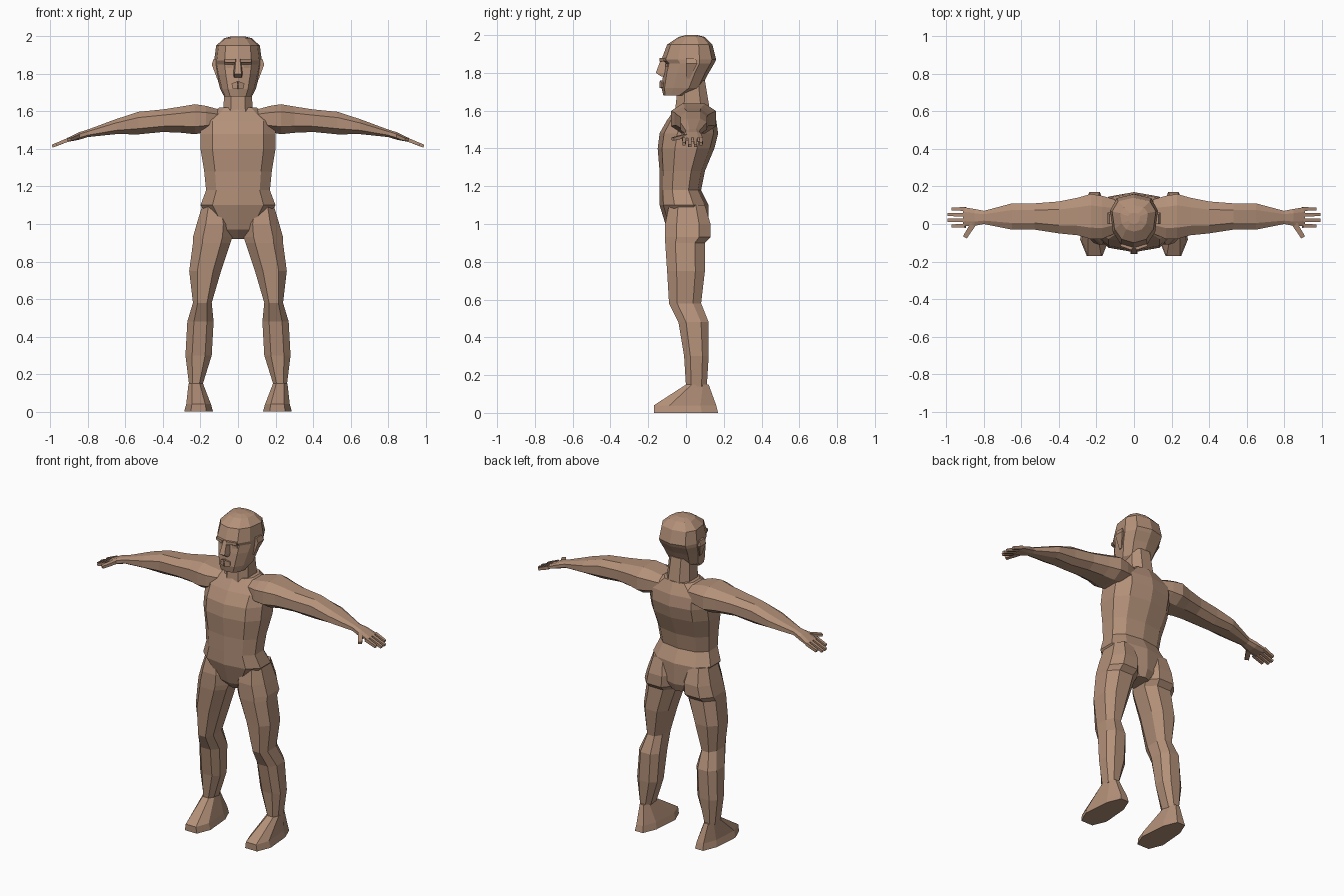
import bpy
import bmesh
from math import cos, sin, tau, copysign
from mathutils import Vector

cube = bpy.data.objects.get("Cube")
if cube:
    bpy.data.objects.remove(cube, do_unlink=True)

SKIN = (.45, .28, .19, 1)
skin = bpy.data.materials.new("skin")
skin.use_nodes = True
skin.diffuse_color = SKIN
skin.node_tree.nodes["Principled BSDF"].inputs["Base Color"].default_value = SKIN


def outline(sides, taper=0):
    """Boxy polygon filling a unit square; taper narrows its front."""
    corners = [(cos(tau * (i + .5) / sides), sin(tau * (i + .5) / sides)) for i in range(sides)]
    reach_u = max(u for u, v in corners)
    reach_v = max(v for u, v in corners)
    points = []
    for u, v in corners:
        u = copysign(abs(u / reach_u) ** .8, u)
        v = copysign(abs(v / reach_v) ** .8, v)
        points.append((u * (1 + taper * v), v))
    return points


def loft(name, rings, mirror=False):
    """Skin a series of equal rings, cap both ends and mirror across x if asked."""
    bm = bmesh.new()
    loops = [[bm.verts.new(point) for point in ring] for ring in rings]
    for lower, upper in zip(loops, loops[1:]):
        for i in range(len(lower)):
            bm.faces.new((lower[i - 1], lower[i], upper[i], upper[i - 1]))
    bm.faces.new(loops[0])
    bm.faces.new(loops[-1])
    bmesh.ops.recalc_face_normals(bm, faces=bm.faces)
    mesh = bpy.data.meshes.new(name)
    bm.to_mesh(mesh)
    bm.free()
    mesh.materials.append(skin)
    part = bpy.data.objects.new(name, mesh)
    bpy.context.collection.objects.link(part)
    if mirror:
        part.modifiers.new("Mirror", "MIRROR").use_mirror_merge = False


def level(shape, z, inner, outer, front, back):
    """Horizontal ring between the given sides, front and back."""
    centre = Vector((inner + outer, back - front, z * 2)) / 2
    return [centre + Vector((u * (outer - inner), v * (front + back), 0)) / 2
            for u, v in shape]


def column(name, shape, rows):
    """Central part from rows of height, half width, front and back."""
    loft(name, [level(shape, z, -w, w, front, back) for z, w, front, back in rows])


def pair(name, shape, rows):
    """Left and right parts from rows of height, inner, outer, front and back."""
    loft(name, [level(shape, *row) for row in rows], mirror=True)


def bar(name, start, end, wide, high, tip=.8):
    """Mirrored four-sided bar that narrows toward its end."""
    start, end = Vector(start), Vector(end)
    side = (end - start).cross(Vector((0, 0, 1))).normalized()
    up = side.cross(end - start).normalized()
    loft(name, [[point + (side * wide * u + up * high * v) * scale for u, v in outline(4)]
                for point, scale in ((start, 1), (end, tip))], mirror=True)


def arm_height(x):
    """Centre line of the outstretched arm, drooping toward the fingers."""
    return 1.56 - .15 * x ** 3


# Trunk and head
column("torso", outline(10), [
    (.92, .05, .05, .1), (.97, .1, .1, .12), (1.1, .2, .14, .12),
    (1.18, .17, .14, .08), (1.28, .18, .14, .1), (1.4, .2, .15, .15),
    (1.48, .2, .14, .17), (1.55, .2, .1, .16), (1.62, .1, .05, .13)])
column("neck", outline(8), [(1.58, .08, .06, .13), (1.76, .07, .04, .1)])
column("head", outline(10, taper=.15), [
    (1.68, .07, .12, 0), (1.72, .09, .13, .08), (1.8, .11, .12, .12),
    (1.85, .12, .11, .15), (1.87, .12, .13, .16), (1.95, .11, .1, .14),
    (1.99, .07, .04, .1), (2, .03, 0, .06)])

# Face
column("nose", outline(4, taper=.4), [
    (1.78, .03, .13, 0), (1.8, .03, .16, 0), (1.88, .02, .13, 0)])
bar("brow", (.01, -.13, 1.87), (.07, -.11, 1.87), .01, .01)
bar("eye", (.03, -.1, 1.84), (.06, -.09, 1.84), .01, .01)
bar("upper_lip", (0, -.13, 1.75), (.03, -.12, 1.74), .01, .01)
bar("lower_lip", (0, -.13, 1.73), (.03, -.12, 1.73), .01, .01)
pair("ear", outline(4), [
    (1.77, .09, .11, 0, .02), (1.85, .09, .14, 0, .06), (1.88, .09, .13, 0, .05)])

# Legs and feet
pair("leg", outline(8), [
    (1.1, .06, .19, .09, .1), (1, .03, .22, .11, .13), (.93, .03, .24, .11, .13),
    (.9, .04, .24, .11, .1), (.75, .09, .26, .1, .1), (.58, .14, .24, .09, .08),
    (.48, .13, .27, .04, .12), (.3, .14, .28, .01, .12), (.14, .19, .26, 0, .11)])
pair("foot", outline(8, taper=-.2), [
    (0, .14, .28, .17, .17), (.04, .15, .27, .17, .16), (.15, .19, .26, 0, .12)])

# Arms and palms: reach, half thickness, front and back
limb = [(.1, .05, .05, .13), (.17, .07, .08, .15), (.23, .08, .08, .16),
        (.3, .07, .06, .14), (.4, .06, .05, .12), (.53, .06, .03, .11),
        (.65, .04, .03, .11), (.8, .02, 0, .07), (.85, .02, .01, .08), (.91, .01, .01, .09)]
loft("arm", [[Vector((x, (back - front + u * (front + back)) / 2, arm_height(x) + v * thick))
              for u, v in outline(8)] for x, thick, front, back in limb], mirror=True)

# Fingers and thumb
for i, name in enumerate(("index", "middle", "ring", "little")):
    root, tip = .9, .99 if name in ("middle", "ring") else .97
    y = i * .03 - .01
    bar(name + "_finger", (root, y, arm_height(root)), (tip, y, arm_height(tip)), .01, .01)
bar("thumb", (.85, .01, 1.47), (.9, -.07, 1.45), .015, .01)
